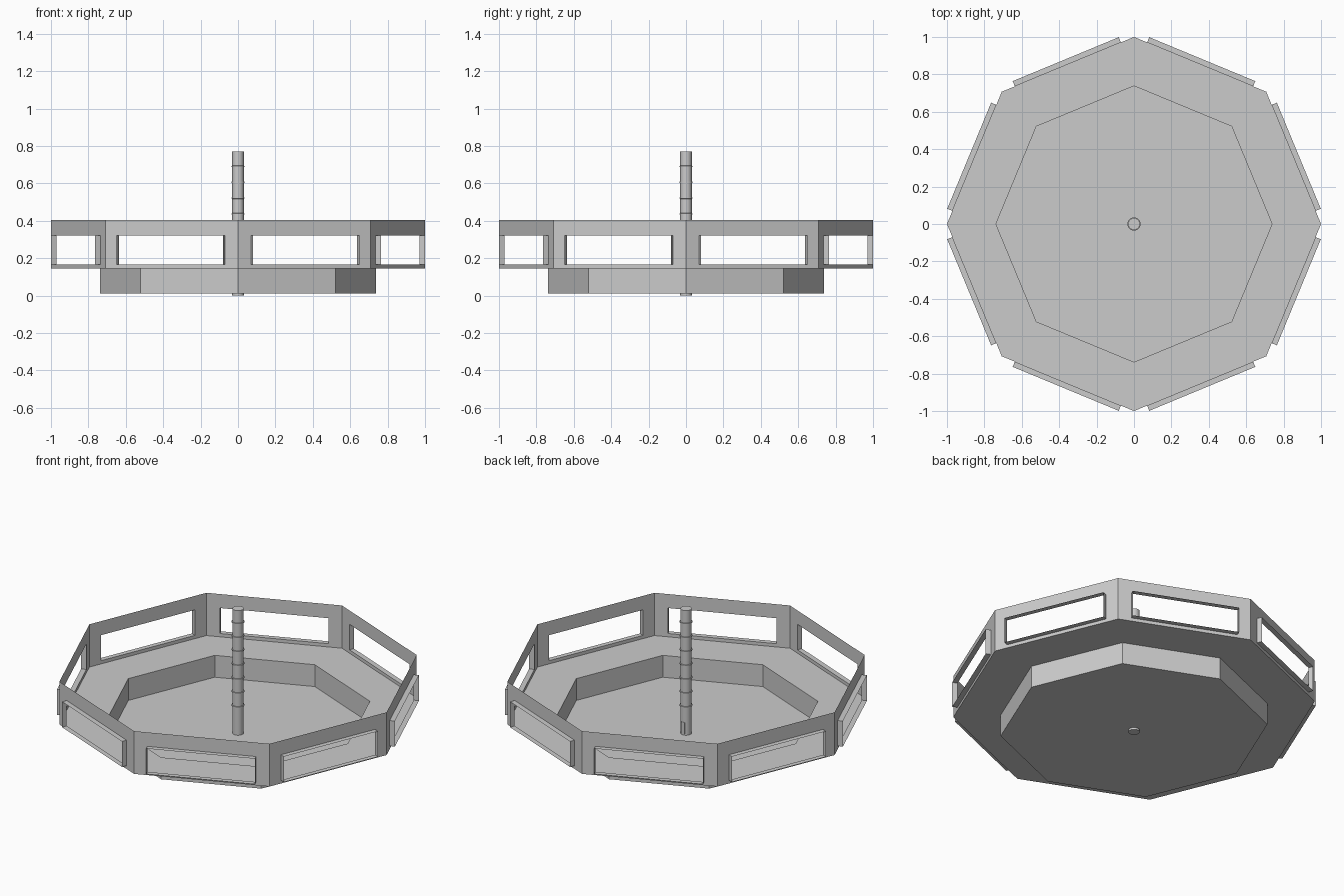
import bpy, bmesh, math
from mathutils import Vector

if "Cube" in bpy.data.objects:
    bpy.data.objects.remove(bpy.data.objects["Cube"])

SIDES = 8
R_OUT, R_IN = 1.0, 0.738
Z_BASE, Z_FLOOR, Z_TOP = 0.012, 0.145, 0.405
WIN_LOW, WIN_HIGH, WIN_HALF, LIP = 0.165, 0.32, 0.307, 0.03


def finish(name, bm, smooth=False):
    bmesh.ops.remove_doubles(bm, verts=bm.verts, dist=1e-5)
    bmesh.ops.recalc_face_normals(bm, faces=bm.faces)
    me = bpy.data.meshes.new(name)
    bm.to_mesh(me)
    bm.free()
    ob = bpy.data.objects.new(name, me)
    bpy.context.collection.objects.link(ob)
    if smooth:
        bpy.ops.object.select_all(action='DESELECT')
        ob.select_set(True)
        bpy.context.view_layer.objects.active = ob
        bpy.ops.object.shade_smooth_by_angle(angle=math.radians(35))
    return ob


def ring(bm, r, z, n=SIDES):
    return [bm.verts.new((r * math.cos(2 * math.pi * i / n),
                          r * math.sin(2 * math.pi * i / n), z)) for i in range(n)]


def bridge(bm, a, b):
    for i in range(len(a)):
        j = (i + 1) % len(a)
        bm.faces.new((a[i], a[j], b[j], b[i]))


def lathe(name, profile, n):
    bm = bmesh.new()
    loops = [ring(bm, r, z, n) for r, z in profile]
    for a, b in zip(loops, loops[1:]):
        bridge(bm, a, b)
    bm.faces.new(loops[0][::-1])
    bm.faces.new(loops[-1])
    return finish(name, bm, True)


# Sunken octagonal floor with its raised outer ledge
bm = bmesh.new()
outer, rim, base = ring(bm, R_OUT, Z_FLOOR), ring(bm, R_IN, Z_FLOOR), ring(bm, R_IN, Z_BASE)
bridge(bm, outer, rim)
bridge(bm, rim, base)
bm.faces.new(base)
finish("sunken_floor", bm)

# Eight thin wall panels, each with an open window and outward lip
bm = bmesh.new()
apothem = R_OUT * math.cos(math.pi / SIDES)
half = R_OUT * math.sin(math.pi / SIDES)
for k in range(SIDES):
    a = 2 * math.pi * (k + 0.5) / SIDES
    out = Vector((math.cos(a), math.sin(a), 0))
    side = Vector((-math.sin(a), math.cos(a), 0))

    def rect(w, low, high, d):
        return [bm.verts.new(out * d + side * s * w + Vector((0, 0, z)))
                for s, z in ((-1, low), (1, low), (1, high), (-1, high))]

    panel = rect(half, Z_FLOOR, Z_TOP, apothem)
    hole = rect(WIN_HALF, WIN_LOW, WIN_HIGH, apothem)
    lip = rect(WIN_HALF, WIN_LOW, WIN_HIGH, apothem + LIP)
    bridge(bm, panel, hole)
    bridge(bm, hole, lip)
finish("window_walls", bm)

# Central pole with evenly spaced thin collars
lathe("central_pole", [(0.031, 0.0), (0.031, 0.77)], 24)
for i in range(7):
    z = 0.183 + i * 0.0845
    lathe(f"pole_collar_{i + 1}", [(0.031, z - 0.004), (0.035, z - 0.003),
                                   (0.035, z + 0.003), (0.031, z + 0.004)], 24)

# Small access plate at the foot of the pole
bm = bmesh.new()
bmesh.ops.create_cube(bm, size=1)
for v in bm.verts:
    v.co = Vector((v.co.x * 0.024, v.co.y * 0.008 + 0.029, v.co.z * 0.07 + 0.055))
finish("pole_access_plate", bm)
